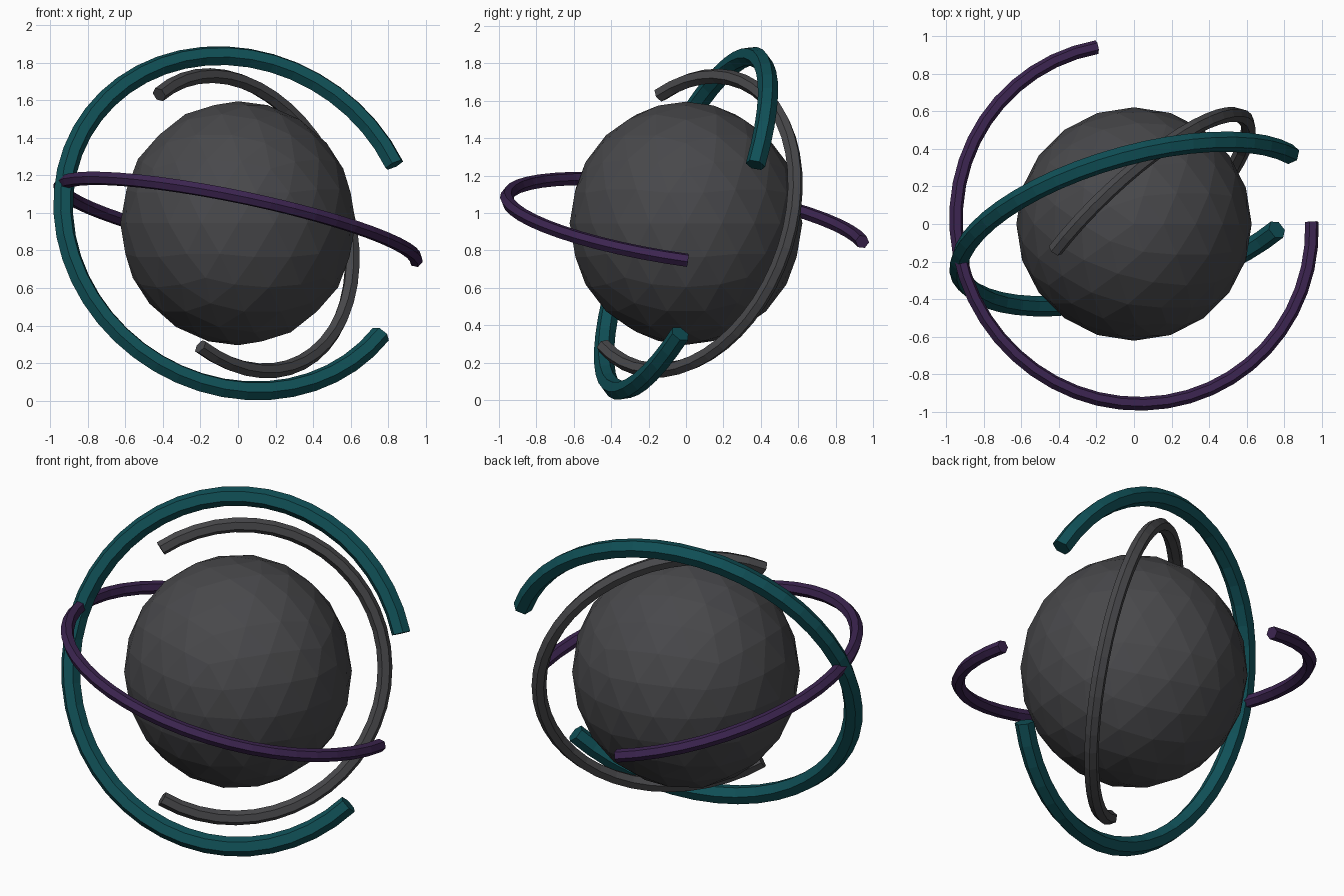
import bpy, bmesh, math
from mathutils import Vector

if "Cube" in bpy.data.objects:
    bpy.data.objects.remove(bpy.data.objects["Cube"])

CENTRE = Vector((0, 0, 0.945))


def material(name, colour):
    mat = bpy.data.materials.new(name)
    mat.diffuse_color = (*colour, 1)
    mat.use_nodes = True
    mat.node_tree.nodes["Principled BSDF"].inputs["Base Color"].default_value = mat.diffuse_color
    return mat


def add_object(name, bm, mat):
    bmesh.ops.recalc_face_normals(bm, faces=bm.faces[:])
    mesh = bpy.data.meshes.new(name)
    bm.to_mesh(mesh)
    bm.free()
    mesh.materials.append(mat)
    obj = bpy.data.objects.new(name, mesh)
    bpy.context.collection.objects.link(obj)
    return obj


def open_ring(name, start, end, radius, tube, mat, sides=6):
    """Six-sided tube running the long way round from start to end."""
    u = Vector(start).normalized()
    n = u.cross(Vector(end)).normalized()
    v = u.cross(n)
    sweep = 2 * math.pi - u.angle(Vector(end))
    steps = round(sweep / math.radians(7.5))
    bm = bmesh.new()
    loops = []
    for i in range(steps + 1):
        a = sweep * i / steps
        out = u * math.cos(a) + v * math.sin(a)
        loop = []
        for k in range(sides):
            b = 2 * math.pi * k / sides
            p = out * (radius + tube * math.cos(b)) + n * tube * math.sin(b)
            loop.append(bm.verts.new(CENTRE + p))
        loops.append(loop)
    for a, b in zip(loops, loops[1:]):
        for k in range(sides):
            j = (k + 1) % sides
            bm.faces.new((a[k], a[j], b[j], b[k]))
    bm.faces.new(loops[0])
    bm.faces.new(loops[-1])
    return add_object(name, bm, mat)


dark_grey = material("dark_grey", (0.065, 0.065, 0.07))
teal = material("teal", (0.005, 0.08, 0.095))
purple = material("purple", (0.045, 0.018, 0.08))

# Faceted core, slightly taller than wide
bm = bmesh.new()
bmesh.ops.create_icosphere(bm, subdivisions=3, radius=1)
bmesh.ops.scale(bm, vec=(0.627, 0.622, 0.65), verts=bm.verts[:])
bmesh.ops.translate(bm, vec=CENTRE, verts=bm.verts[:])
add_object("core_sphere", bm, dark_grey)

# Three broken rings: end points are measured from the core's centre
open_ring("outer_ring", (0.83, 0.37, 0.31), (0.76, -0.03, -0.59), 0.964, 0.054, teal)
open_ring("inner_ring", (-0.42, -0.14, 0.685), (-0.20, -0.44, -0.655), 0.816, 0.041, dark_grey)
open_ring("level_ring", (0.955, 0.01, -0.20), (-0.20, 0.955, -0.10), 0.968, 0.037, purple)
